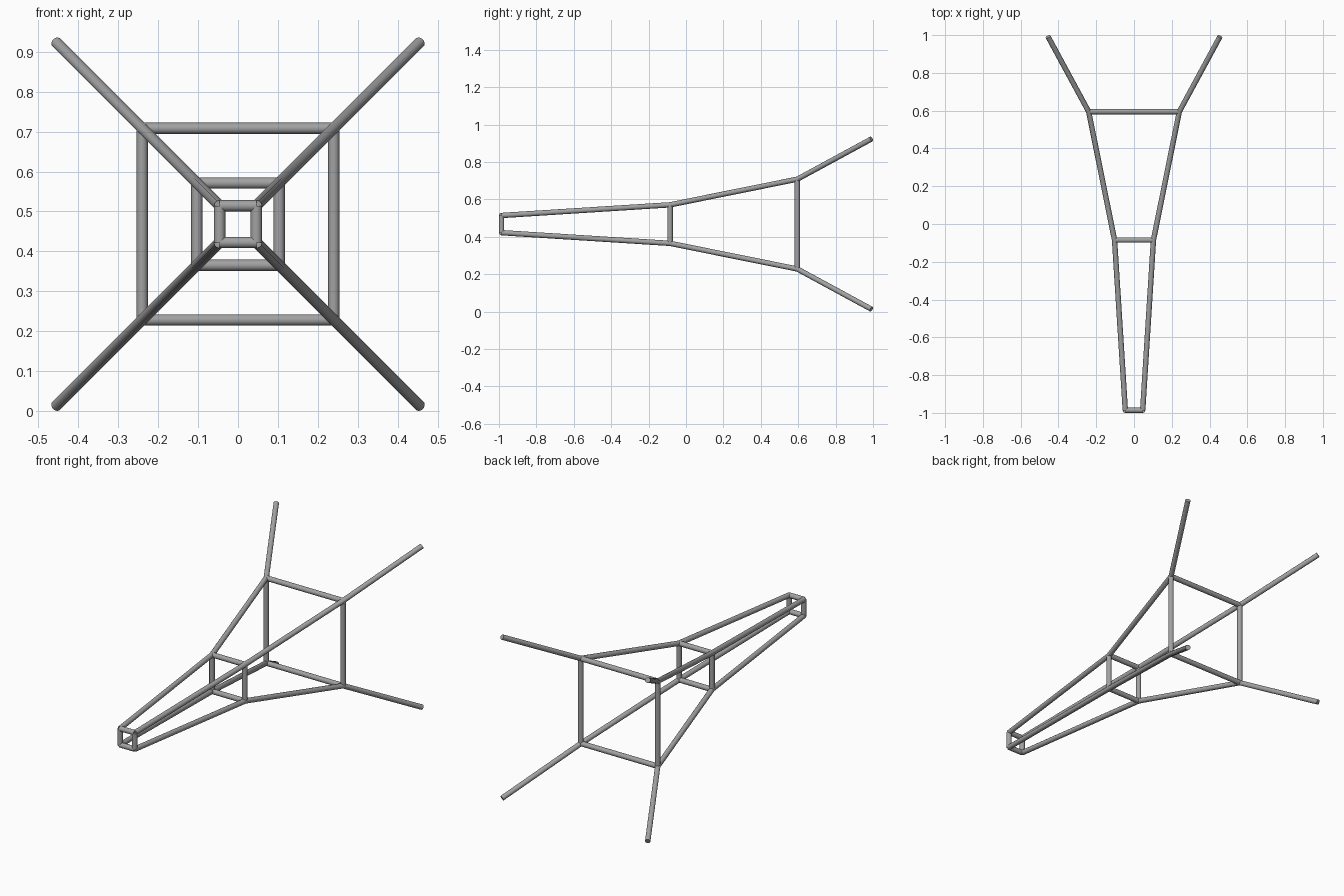
import bpy
import math

RADIUS = 0.0142
MID_Z = 0.468

if "Cube" in bpy.data.objects:
    bpy.data.objects.remove(bpy.data.objects["Cube"], do_unlink=True)

grey = bpy.data.materials.new("metal grey")
grey.use_nodes = True
colour = (0.36, 0.36, 0.36, 1)
grey.diffuse_color = colour
grey.node_tree.nodes["Principled BSDF"].inputs["Base Color"].default_value = colour


def tube(name, points):
    """Round capped tube swept along straight segments, turned into a mesh."""
    curve = bpy.data.curves.new(name, "CURVE")
    curve.dimensions = "3D"
    curve.bevel_depth = RADIUS
    curve.bevel_resolution = 4
    curve.use_fill_caps = True
    spline = curve.splines.new("POLY")
    spline.points.add(len(points) - 1)
    for target, p in zip(spline.points, points):
        target.co = (*p, 1)
    obj = bpy.data.objects.new(name, curve)
    bpy.context.collection.objects.link(obj)
    bpy.ops.object.select_all(action="DESELECT")
    obj.select_set(True)
    bpy.context.view_layer.objects.active = obj
    bpy.ops.object.convert(target="MESH")
    obj = bpy.context.view_layer.objects.active
    obj.data.materials.clear()
    obj.data.materials.append(grey)
    bpy.ops.object.shade_smooth_by_angle(angle=math.radians(40))
    return obj


# Stations along the frame: name, y position, half width of the square
stations = [("front", -0.986, 0.046), ("middle", -0.085, 0.103),
            ("rear", 0.595, 0.24), ("tip", 0.9915, 0.455)]
corners = [("lower_right", -1, -1), ("lower_left", 1, -1),
           ("upper_left", 1, 1), ("upper_right", -1, 1)]


def node(y, half, corner):
    return (corner[1] * half, y, MID_Z + corner[2] * half)


# Four flaring corner rails
for corner in corners:
    tube("rail_" + corner[0], [node(y, h, corner) for _, y, h in stations])

# Square braces joining the rails
sides = ["bottom", "left", "top", "right"]
for label, y, half in stations[:3]:
    for i, side in enumerate(sides):
        tube(f"{label}_brace_{side}",
             [node(y, half, corners[i]), node(y, half, corners[(i + 1) % 4])])
